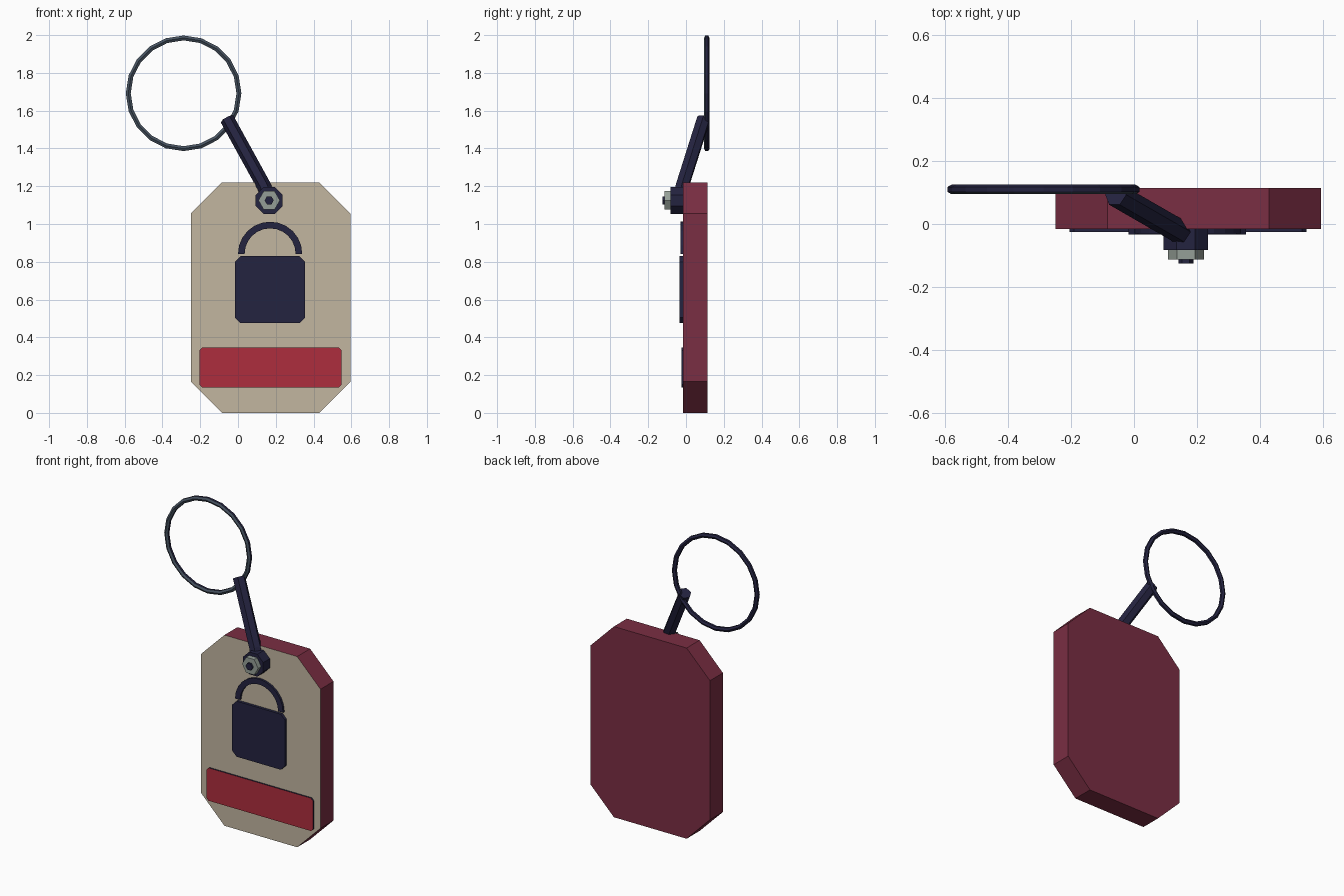
import bpy, bmesh
from math import pi, sin, cos
from mathutils import Vector

cube = bpy.data.objects.get("Cube")
if cube:
    bpy.data.objects.remove(cube, do_unlink=True)


def material(name, hex_code):
    srgb = [int(hex_code[i:i + 2], 16) / 255 for i in (0, 2, 4)]
    rgb = [c / 12.92 if c <= 0.04045 else ((c + 0.055) / 1.055) ** 2.4 for c in srgb]
    mat = bpy.data.materials.new(name)
    mat.use_nodes = True
    mat.diffuse_color = (*rgb, 1)
    for node in mat.node_tree.nodes:
        if node.type == 'BSDF_PRINCIPLED':
            node.inputs["Base Color"].default_value = (*rgb, 1)
    return mat


maroon = material("maroon", "7a2e43")
tan = material("tan", "c2b6a0")
red = material("red", "ae2d3d")
navy = material("navy", "242340")
grey = material("nut grey", "959f97")
slate = material("slate", "465260")


def finish(name, bm, body, front=None):
    """Make the object; forward-facing faces take the front colour."""
    bmesh.ops.recalc_face_normals(bm, faces=bm.faces)
    mesh = bpy.data.meshes.new(name)
    mesh.materials.append(body)
    if front:
        mesh.materials.append(front)
        for f in bm.faces:
            f.material_index = int(f.normal.y < -0.4)
    bm.to_mesh(mesh)
    bm.free()
    obj = bpy.data.objects.new(name, mesh)
    bpy.context.collection.objects.link(obj)
    return obj


def prism(name, outline, y0, y1, body, front=None):
    """Extrude an x-z outline from y0 back to y1."""
    bm = bmesh.new()
    face = bm.faces.new([bm.verts.new((x, y0, z)) for x, z in outline])
    ext = bmesh.ops.extrude_face_region(bm, geom=[face], use_keep_orig=True)
    moved = [v for v in ext["geom"] if isinstance(v, bmesh.types.BMVert)]
    bmesh.ops.translate(bm, verts=moved, vec=(0, y1 - y0, 0))
    return finish(name, bm, body, front)


def cut_rect(x0, x1, z0, z1, cx, cz):
    """Rectangle outline with cut corners."""
    return [(x0 + cx, z0), (x1 - cx, z0), (x1, z0 + cz), (x1, z1 - cz),
            (x1 - cx, z1), (x0 + cx, z1), (x0, z1 - cz), (x0, z0 + cz)]


def polygon(x, z, r, n, turn=0.0):
    return [(x + r * cos(turn + 2 * pi * i / n), z + r * sin(turn + 2 * pi * i / n))
            for i in range(n)]


def bar(name, points, r, sides, mat):
    """Sweep a polygon along a bent path with mitred joints."""
    pts = [Vector(p) for p in points]
    bm = bmesh.new()
    rings = []
    for i, p in enumerate(pts):
        d = (pts[min(i + 1, len(pts) - 1)] - pts[max(i - 1, 0)]).normalized()
        u = d.cross(Vector((0, 1, 0))).normalized()
        v = d.cross(u)
        rings.append([bm.verts.new(p + r * (u * cos(2 * pi * k / sides) + v * sin(2 * pi * k / sides)))
                      for k in range(sides)])
    for a, b in zip(rings, rings[1:]):
        for k in range(sides):
            j = (k + 1) % sides
            bm.faces.new((a[k], a[j], b[j], b[k]))
    bm.faces.new(rings[0])
    bm.faces.new(rings[-1])
    return finish(name, bm, mat)


# Tag body with a pale front face
prism("tag_body", cut_rect(-0.25, 0.595, 0, 1.22, 0.165, 0.165), -0.016, 0.115, maroon, tan)

# Raised label strip and padlock emblem
prism("label_strip", cut_rect(-0.205, 0.548, 0.135, 0.345, 0.014, 0.014), -0.025, -0.016, navy, red)
prism("padlock_body", cut_rect(-0.017, 0.356, 0.475, 0.83, 0.03, 0.03), -0.034, -0.016, navy)
arc = [pi * i / 12 for i in range(13)]
shackle = [(0.17 + 0.17 * cos(a), 0.842 + 0.17 * sin(a)) for a in arc]
shackle += [(0.17 + 0.135 * cos(a), 0.842 + 0.135 * sin(a)) for a in reversed(arc)]
prism("padlock_shackle", shackle, -0.03, -0.016, navy)

# Bolt stack: washer, hex nut, bolt tip
bolt_x, bolt_z = 0.165, 1.125
prism("washer", polygon(bolt_x, bolt_z, 0.077, 8, pi / 8), -0.082, -0.016, navy)
prism("nut", polygon(bolt_x, bolt_z, 0.057, 6), -0.113, -0.08, grey)
prism("bolt_tip", polygon(bolt_x, bolt_z, 0.024, 6), -0.125, -0.11, navy)

# Bent link from the bolt up to the ring
bar("link", [(bolt_x, -0.04, bolt_z), (0.138, -0.02, 1.2), (-0.058, 0.093, 1.556)], 0.038, 6, navy)

# Split ring
bm = bmesh.new()
n, sides = 20, 6
grid = []
for i in range(n):
    a = 2 * pi * i / n
    loop = []
    for k in range(sides):
        t = 2 * pi * k / sides + pi / 6
        r = 0.293 + 0.015 * cos(t)
        loop.append(bm.verts.new((-0.288 + r * cos(a), 0.11 + 0.015 * sin(t), 1.692 + r * sin(a))))
    grid.append(loop)
for i in range(n):
    a, b = grid[i], grid[(i + 1) % n]
    for k in range(sides):
        j = (k + 1) % sides
        bm.faces.new((a[k], a[j], b[j], b[k]))
finish("key_ring", bm, navy, slate)
